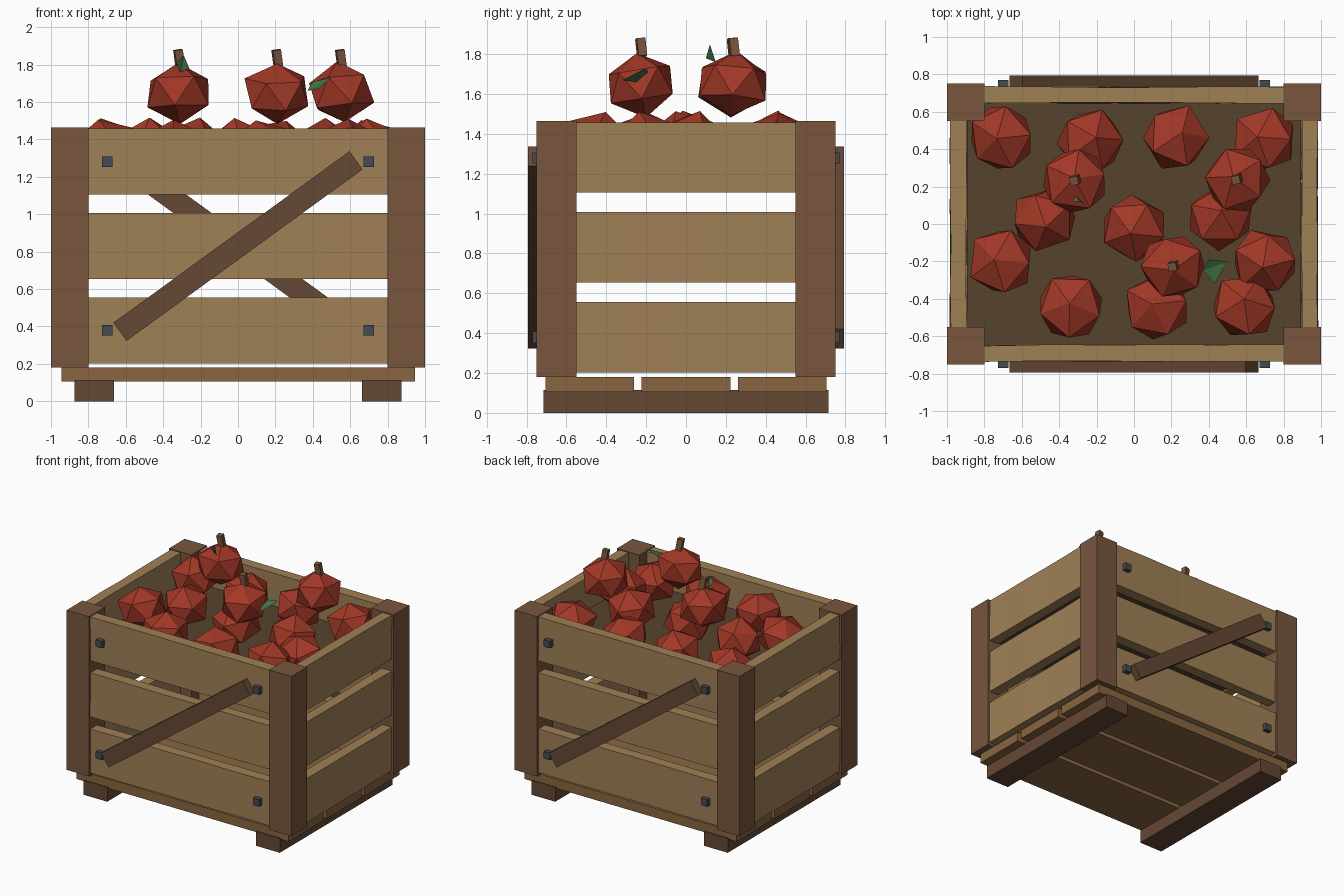
import bpy, bmesh, math, random
from mathutils import Matrix, Vector, Euler

if "Cube" in bpy.data.objects:
    bpy.data.objects.remove(bpy.data.objects["Cube"])

random.seed(4)


def material(name, rgb):
    m = bpy.data.materials.new(name)
    m.diffuse_color = (*[c ** 2.2 for c in rgb], 1)
    m.use_nodes = True
    m.node_tree.nodes["Principled BSDF"].inputs["Base Color"].default_value = m.diffuse_color
    return m


SLAT = material("slat_wood", (0.62, 0.50, 0.34))
PLANK = material("plank_wood", (0.53, 0.40, 0.26))
POST = material("post_wood", (0.47, 0.34, 0.25))
BRACE = material("brace_wood", (0.40, 0.29, 0.22))
FILL = material("dark_filler", (0.34, 0.27, 0.19))
IRON = material("iron", (0.27, 0.30, 0.32))
RED = material("fruit_red", (0.63, 0.23, 0.17))
GREEN = material("leaf_green", (0.27, 0.46, 0.28))


def finish(name, bm, mat):
    me = bpy.data.meshes.new(name)
    bmesh.ops.recalc_face_normals(bm, faces=bm.faces)
    bm.to_mesh(me)
    bm.free()
    me.materials.append(mat)
    ob = bpy.data.objects.new(name, me)
    bpy.context.collection.objects.link(ob)
    return ob


def box(name, lo, hi, mat, rot=(0, 0, 0)):
    lo, hi = Vector(lo), Vector(hi)
    bm = bmesh.new()
    bmesh.ops.create_cube(bm, size=1, matrix=Matrix.Diagonal((*(hi - lo), 1)))
    ob = finish(name, bm, mat)
    ob.location = (lo + hi) / 2
    ob.rotation_euler = rot
    return ob


def slat(name, length, depth, z0, z1, angle):
    """Board of five slightly uneven segments, facing -y before turning."""
    bm = bmesh.new()
    rings = []
    for i in range(6):
        x = length * (i / 5 - 0.5)
        ring = []
        for y, z in ((-depth, z0), (-depth + 0.085, z0), (-depth + 0.085, z1), (-depth, z1)):
            ring.append(bm.verts.new((x, y + random.uniform(-0.004, 0.004), z)))
        rings.append(ring)
    for a, b in zip(rings, rings[1:]):
        for j in range(4):
            k = (j + 1) % 4
            bm.faces.new((a[j], a[k], b[k], b[j]))
    bm.faces.new(rings[0])
    bm.faces.new(rings[-1])
    finish(name, bm, SLAT).rotation_euler.z = angle


def apple(name, x, y, z, r, tilt):
    bm = bmesh.new()
    bmesh.ops.create_icosphere(bm, subdivisions=1, radius=r)
    for v in bm.verts:
        v.co *= random.uniform(0.95, 1.05)
        v.co.z *= 0.87
    ob = finish(name, bm, RED)
    ob.location = (x, y, z)
    ob.rotation_euler = (random.uniform(-tilt, tilt), random.uniform(-tilt, tilt),
                         random.uniform(0, 6.28))


def leaf(name, pts):
    # folded diamond: base, side, tip, side
    bm = bmesh.new()
    v = [bm.verts.new(p) for p in pts]
    bm.faces.new((v[0], v[1], v[2]))
    bm.faces.new((v[0], v[2], v[3]))
    finish(name, bm, GREEN)


# skids and floor planks
for s in (-1, 1):
    box("skid", (s * 0.768 - 0.105, -0.715, 0), (s * 0.768 + 0.105, 0.715, 0.115), BRACE)
for y in (-0.483, 0, 0.483):
    box("floor_plank", (-0.945, y - 0.223, 0.105), (0.945, y + 0.223, 0.18), PLANK)

# corner posts
for sx in (-1, 1):
    for sy in (-1, 1):
        box("corner_post", (sx * 0.9 - 0.1, sy * 0.65 - 0.1, 0.18),
            (sx * 0.9 + 0.1, sy * 0.65 + 0.1, 1.465), POST)

# wall slats on four sides
for z in (0.203, 0.655, 1.105):
    for turn, wall in ((0, "front"), (math.pi, "back")):
        slat(wall + "_slat", 1.6, 0.733, z, z + 0.353, turn)
    for turn, wall in ((math.pi / 2, "right"), (-math.pi / 2, "left")):
        slat(wall + "_slat", 1.1, 0.982, z, z + 0.353, turn)

# diagonal braces and bolts, front and back
for s, wall in ((-1, "front"), (1, "back")):
    box(wall + "_brace", (-0.78, s * 0.764 - 0.03, 0.77), (0.78, s * 0.764 + 0.03, 0.89),
        BRACE, (0, s * math.radians(36), 0))
    for x in (-0.7, 0.7):
        for z in (0.38, 1.28):
            box(wall + "_bolt", (x - 0.028, s * 0.745 - 0.025, z - 0.028),
                (x + 0.028, s * 0.745 + 0.025, z + 0.028), IRON)

# filler board that carries the fruit
box("filler_board", (-0.893, -0.645, 1.115), (0.893, 0.645, 1.2), FILL)

# lower layer of apples
for x, y in ((-0.71, 0.46), (-0.23, 0.44), (0.22, 0.46), (0.70, 0.45),
             (-0.48, 0.02), (0.0, -0.02), (0.46, 0.03), (-0.71, -0.20),
             (0.70, -0.20), (-0.34, -0.44), (0.12, -0.44), (0.59, -0.44)):
    apple("lower_apple", x, y, 1.35, 0.187, 0.25)

# top apples with stems
for x, y in ((-0.315, 0.235), (0.21, -0.225), (0.55, 0.24)):
    apple("top_apple", x, y, 1.65, 0.188, 0.12)
    box("stem", (x - 0.022, y - 0.022, 1.79), (x + 0.022, y + 0.022, 1.88), POST,
        (0.08, -0.15, 0.2))

# leaves
leaf("leaf", ((-0.31, 0.15, 1.76), (-0.33, 0.12, 1.81), (-0.29, 0.12, 1.85), (-0.26, 0.10, 1.78)))
leaf("leaf", ((0.37, -0.25, 1.66), (0.40, -0.19, 1.71), (0.50, -0.20, 1.73), (0.43, -0.32, 1.67)))
